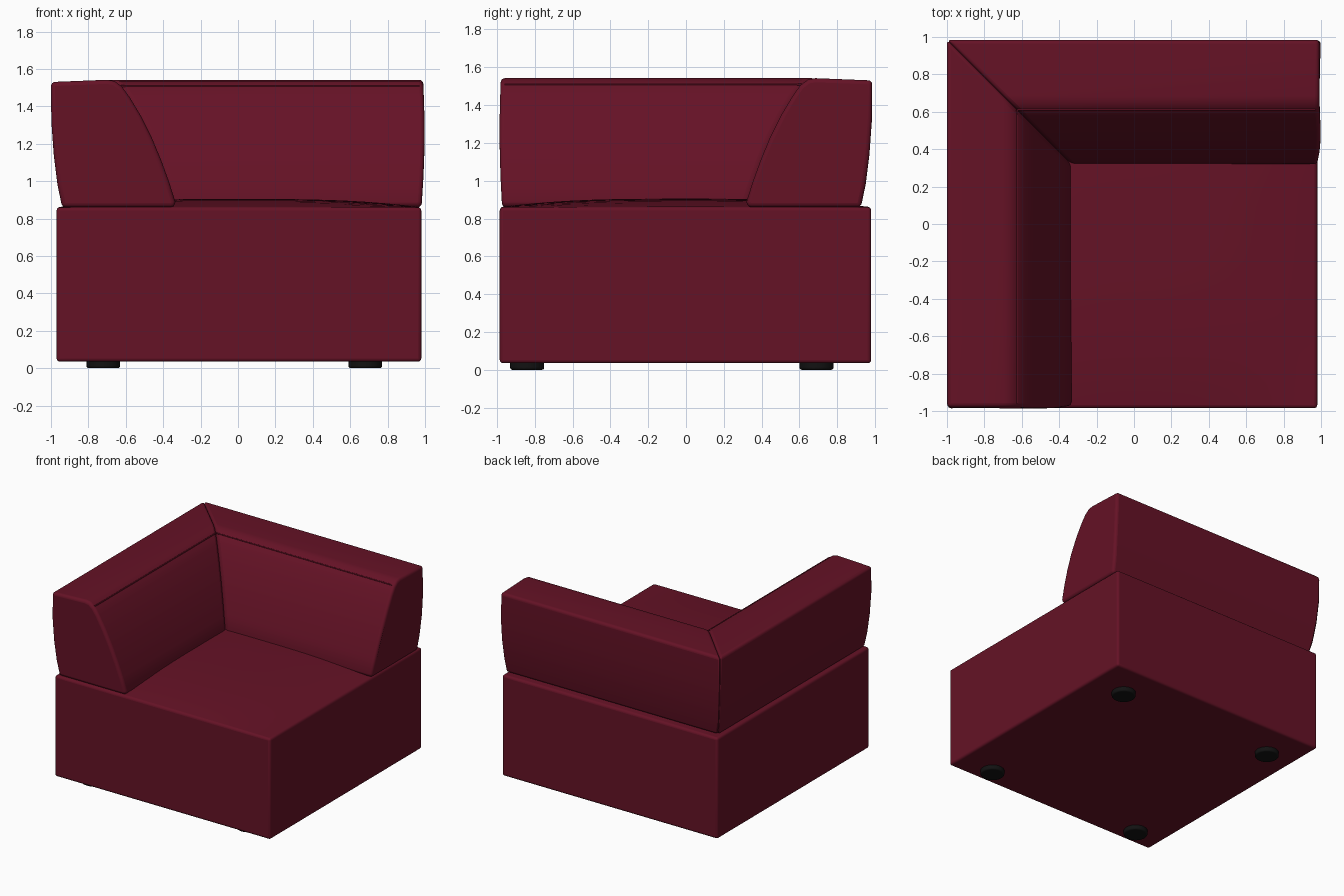
import bpy, bmesh, math
from mathutils import Vector

cube = bpy.data.objects.get("Cube")
if cube:
    bpy.data.objects.remove(cube, do_unlink=True)


def material(name, color):
    mat = bpy.data.materials.new(name)
    mat.use_nodes = True
    mat.diffuse_color = color
    mat.node_tree.nodes["Principled BSDF"].inputs["Base Color"].default_value = color
    return mat


fabric = material("maroon fabric", (0.13, 0.006, 0.019, 1))
rubber = material("black rubber", (0.006, 0.006, 0.006, 1))


def finish(bm, name, mat, bevel):
    bmesh.ops.recalc_face_normals(bm, faces=bm.faces)
    mesh = bpy.data.meshes.new(name)
    bm.to_mesh(mesh)
    bm.free()
    mesh.materials.append(mat)
    obj = bpy.data.objects.new(name, mesh)
    bpy.context.collection.objects.link(obj)
    mod = obj.modifiers.new("soft edges", "BEVEL")
    mod.width = bevel
    mod.segments = 4
    mod.limit_method = "ANGLE"
    mod.angle_limit = math.radians(35)
    bpy.ops.object.select_all(action="DESELECT")
    obj.select_set(True)
    bpy.context.view_layer.objects.active = obj
    bpy.ops.object.shade_smooth_by_angle(angle=math.radians(40))
    return obj


# Seat block with a gently crowned top
bm = bmesh.new()
bmesh.ops.create_grid(bm, x_segments=20, y_segments=20, size=1)
top = list(bm.verts)
ext = bmesh.ops.extrude_face_region(bm, geom=bm.faces[:], use_keep_orig=True)
bottom = [v for v in ext["geom"] if isinstance(v, bmesh.types.BMVert)]
for v in top:
    crown = (1 - abs(v.co.x) ** 3) * (1 - abs(v.co.y) ** 3)
    v.co.z = 0.86 + 0.045 * crown
for v in bottom:
    v.co.z = 0.035
for v in bm.verts:
    v.co.x = v.co.x * 0.975 + 0.005
    v.co.y = v.co.y * 0.982 - 0.003
finish(bm, "seat_block", fabric, 0.018)

# Cushion cross-section: distance inward from the outer side, height
section = [(0.06, 0.86), (0.035, 0.98), (0.015, 1.14), (0.002, 1.32), (0, 1.53),
           (0.3, 1.542), (0.34, 1.535), (0.38, 1.505), (0.42, 1.45), (0.48, 1.35),
           (0.54, 1.23), (0.59, 1.11), (0.63, 1.0), (0.665, 0.89), (0.66, 0.86)]


def end_bulge(z):
    t = (z - 0.86) / 0.68
    return 0.02 * math.sin(math.pi * min(1, t * 0.75 + 0.05))


def arm_end(d, z):
    return Vector((-1 + d, -0.97 - end_bulge(z) * 0.8, z))


def mitre(d, z):
    return Vector((-1 + d, 0.985 - d, z))


def back_end(d, z):
    return Vector((0.978 + end_bulge(z), 0.985 - d, z))


# Back and arm cushions, joined at a mitre
def cushion(name, end):
    bm = bmesh.new()
    rings = [[bm.verts.new(place(d, z)) for d, z in section] for place in (end, mitre)]
    n = len(section)
    for i in range(n):
        j = (i + 1) % n
        bm.faces.new((rings[0][i], rings[0][j], rings[1][j], rings[1][i]))
    bm.faces.new(rings[0])
    bm.faces.new(rings[1])
    # only the closed end and the long edges are rounded; the mitre stays tight
    return finish(bm, name, fabric, 0.022)


cushion("arm_cushion", arm_end)
cushion("back_cushion", back_end)


# Thin sewn seams
def seam(name, points, closed=False):
    curve = bpy.data.curves.new(name, "CURVE")
    curve.dimensions = "3D"
    curve.bevel_depth = 0.005
    curve.bevel_resolution = 2
    spline = curve.splines.new("POLY")
    spline.points.add(len(points) - 1)
    for p, co in zip(spline.points, points):
        p.co = (*co, 1)
    spline.use_cyclic_u = closed
    curve.materials.append(fabric)
    obj = bpy.data.objects.new(name, curve)
    bpy.context.collection.objects.link(obj)


ridge = (0.375, 1.508)
seam("arm_ridge_seam", [arm_end(*ridge) + Vector((0, 0.02, 0)), mitre(*ridge)])
seam("back_ridge_seam", [mitre(*ridge), back_end(*ridge) - Vector((0.02, 0, 0))])

# Four round feet
for side, x in (("right", -0.72), ("left", 0.68)):
    for row, y in (("front", -0.84), ("back", 0.69)):
        bm = bmesh.new()
        bmesh.ops.create_cone(bm, cap_ends=True, segments=32, radius1=0.09,
                              radius2=0.09, depth=0.05)
        bmesh.ops.translate(bm, verts=bm.verts, vec=(x, y, 0.025))
        finish(bm, f"{row}_{side}_foot", rubber, 0.012)
